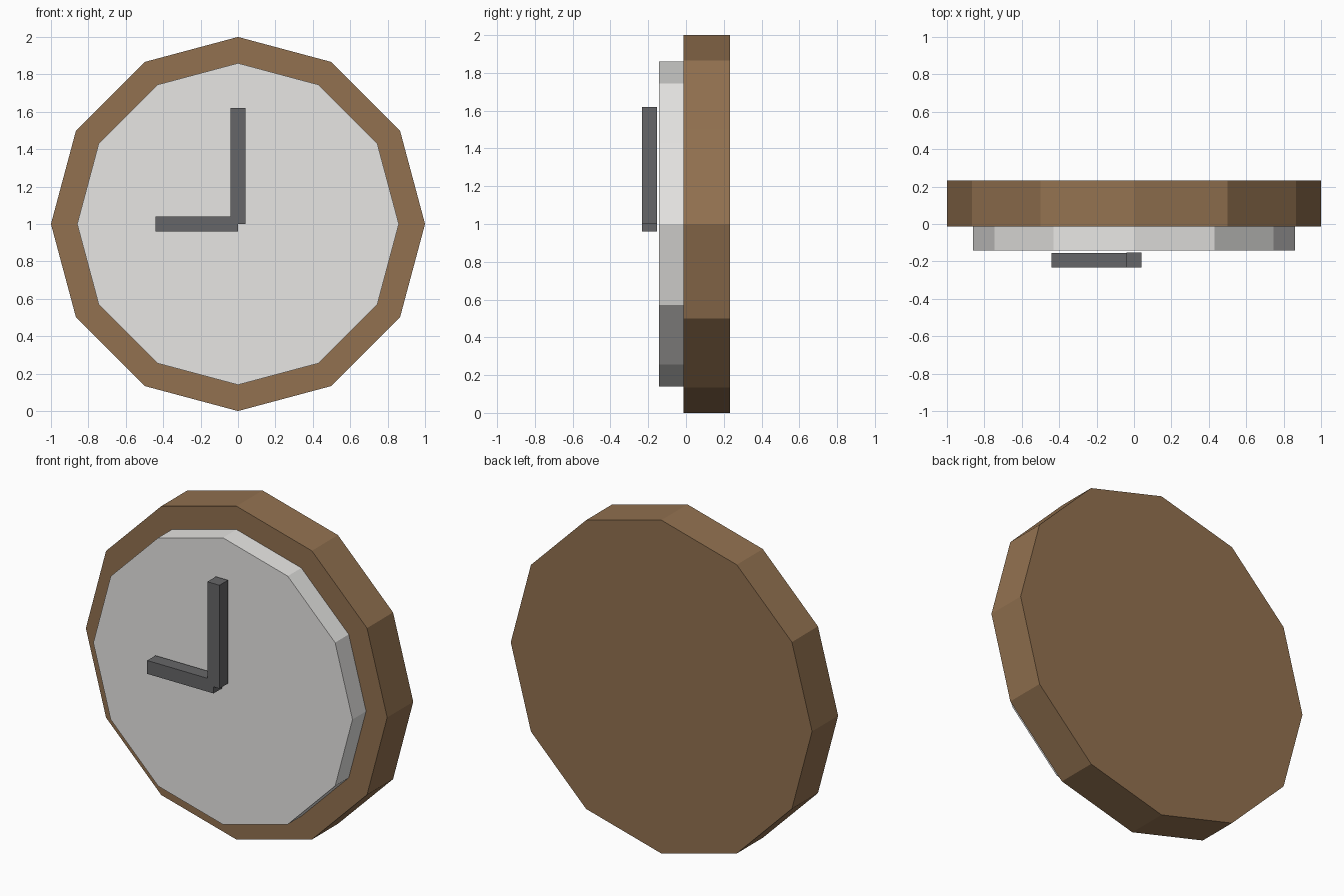
import bpy
import math

# Remove the default object
cube = bpy.data.objects.get("Cube")
if cube:
    bpy.data.objects.remove(cube, do_unlink=True)


def make_material(name, rgb):
    mat = bpy.data.materials.new(name)
    mat.use_nodes = True
    mat.diffuse_color = (*rgb, 1)
    node = next(n for n in mat.node_tree.nodes if n.type == "BSDF_PRINCIPLED")
    node.inputs["Base Color"].default_value = (*rgb, 1)
    return mat


def finish(name, mat):
    obj = bpy.context.object
    obj.name = obj.data.name = name
    obj.data.materials.append(mat)
    return obj


def disc(name, radius, front, back, mat):
    """Twelve-sided disc facing the front, with a corner at the top."""
    bpy.ops.mesh.primitive_cylinder_add(
        vertices=12, radius=radius, depth=back - front,
        location=(0, (front + back) / 2, 1), rotation=(math.pi / 2, 0, 0))
    return finish(name, mat)


def box(name, low, high, mat):
    """Box between two opposite corners."""
    centre = [(a + b) / 2 for a, b in zip(low, high)]
    bpy.ops.mesh.primitive_cube_add(size=1, location=centre)
    bpy.context.object.scale = [b - a for a, b in zip(low, high)]
    bpy.ops.object.transform_apply(location=False, rotation=False, scale=True)
    return finish(name, mat)


wood = make_material("brown wood", (0.29, 0.167, 0.08))
white = make_material("off white", (0.8, 0.79, 0.775))
dark = make_material("dark grey", (0.134, 0.134, 0.14))

# Wooden case and raised dial
disc("case", 1.0, -0.014, 0.233, wood)
disc("dial", 0.86, -0.143, 0.0, white)

# Hands, held just clear of the dial
box("minute_hand", (-0.04, -0.233, 1.0), (0.04, -0.153, 1.62), dark)
box("hour_hand", (-0.44, -0.232, 0.96), (0.0, -0.154, 1.04), dark)
